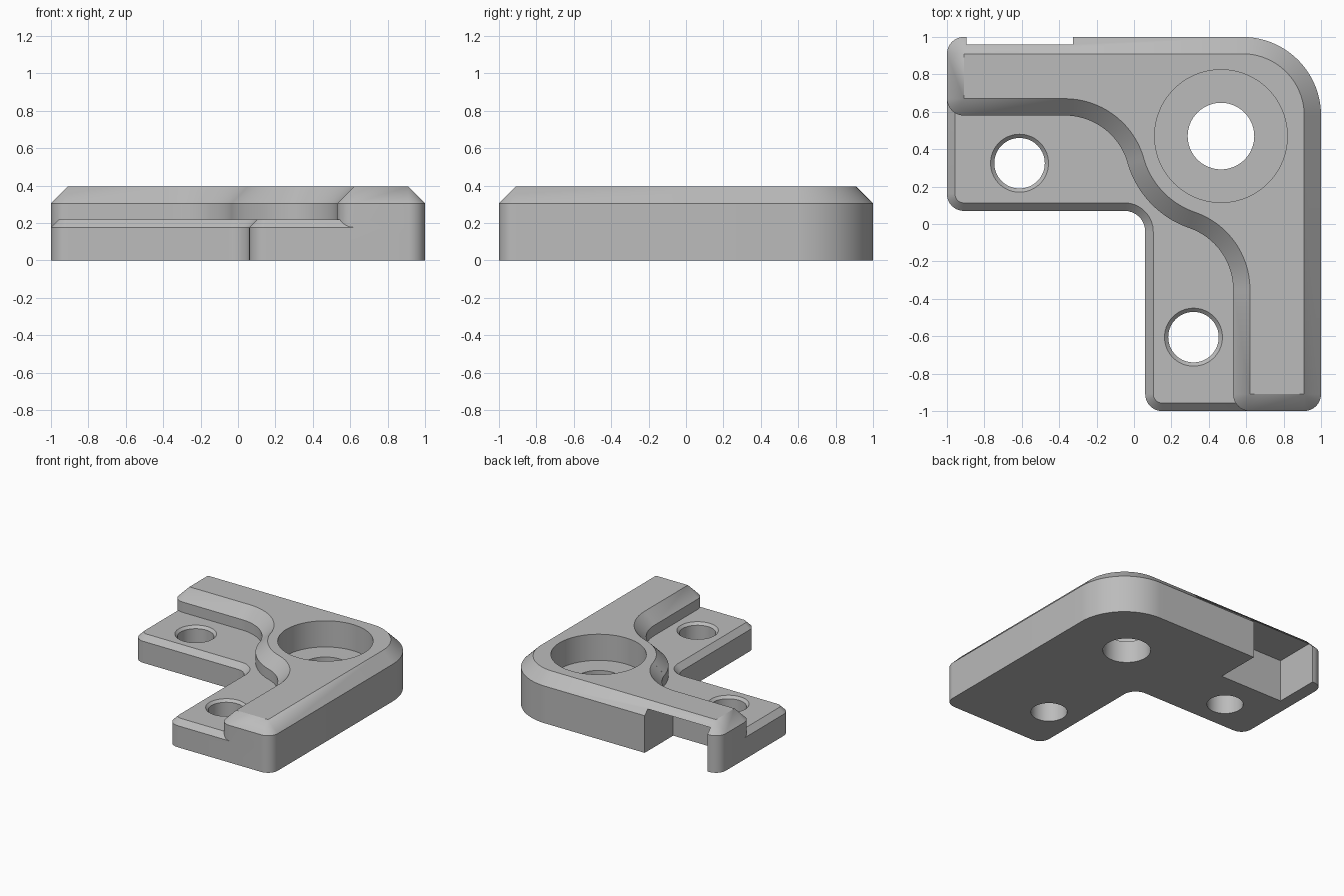
import bpy, bmesh
from math import radians, cos, sin, atan2, degrees

cube = bpy.data.objects.get("Cube")
if cube:
    bpy.data.objects.remove(cube, do_unlink=True)

grey = bpy.data.materials.new("plain_grey")
grey.use_nodes = True
GREY = (0.5, 0.5, 0.5, 1)
grey.diffuse_color = GREY
grey.node_tree.nodes["Principled BSDF"].inputs["Base Color"].default_value = GREY


def outline(arcs, inset, z):
    """Join arcs (x, y, radius, start, end) into a loop; falling angles are concave."""
    loop = []
    for x, y, r, a, b in arcs:
        n = max(8, int(abs(b - a) * r))
        rad = r - inset if b > a else r + inset
        for i in range(n + 1):
            t = radians(a + (b - a) * i / n)
            loop.append((x + rad * cos(t), y + rad * sin(t), z))
    return loop


def loft(name, loops):
    """Skin a stack of equal loops and cap both ends."""
    bm = bmesh.new()
    rings = [[bm.verts.new(p) for p in loop] for loop in loops]
    n = len(rings[0])
    for low, high in zip(rings, rings[1:]):
        for i in range(n):
            j = (i + 1) % n
            bm.faces.new((low[i], low[j], high[j], high[i]))
    bm.faces.new(rings[0][::-1])
    bm.faces.new(rings[-1])
    bmesh.ops.remove_doubles(bm, verts=bm.verts, dist=1e-4)
    bmesh.ops.recalc_face_normals(bm, faces=bm.faces)
    mesh = bpy.data.meshes.new(name)
    bm.to_mesh(mesh)
    bm.free()
    mesh.materials.append(grey)
    obj = bpy.data.objects.new(name, mesh)
    bpy.context.collection.objects.link(obj)
    return obj


def slab(name, arcs, height, chamfer):
    return loft(name, [outline(arcs, 0, 0), outline(arcs, 0, height - chamfer),
                       outline(arcs, chamfer, height)])


def bore(name, x, y, profile):
    return loft(name, [[(x + r * cos(radians(a)), y + r * sin(radians(a)), z)
                        for a in range(0, 360, 5)] for r, z in profile])


def combine(target, tool, operation):
    mod = target.modifiers.new(tool.name, "BOOLEAN")
    mod.operation, mod.solver, mod.object = operation, "EXACT", tool
    bpy.context.view_layer.objects.active = target
    bpy.ops.object.modifier_apply(modifier=mod.name)
    bpy.data.objects.remove(tool, do_unlink=True)


# Outer corners shared by both levels
R = 0.09
shared = [(0.91, -0.91, R, -90, 0), (0.58, 0.58, 0.42, 0, 90), (-0.91, 0.91, R, 90, 180)]

# Low L-shaped base
base = shared + [(-0.91, 0.16, R, 180, 270), (-0.05, -0.04, 0.11, 90, 0),
                 (0.15, -0.91, R, 180, 270)]
bracket = slab("corner_bracket", base, 0.22, 0.043)

# Raised level whose S-shaped wall wraps around the big bore
bx, by, wrap = 0.465, 0.47, 0.52
ax, ay, ar = -0.37, 0.231, 0.349
cx, cy, cr = 0.183, -0.35, 0.347
t1 = degrees(atan2(by - ay, bx - ax))
t2 = degrees(atan2(by - cy, bx - cx))
raised = shared + [(-0.91, 0.67, R, 180, 270), (ax, ay, ar, 90, t1),
                   (bx, by, wrap, 180 + t1, 180 + t2), (cx, cy, cr, t2, 0),
                   (0.62, -0.91, R, 180, 270)]
combine(bracket, slab("raised_level", raised, 0.395, 0.09), "UNION")

# Counterbored hole in the corner
combine(bracket, bore("corner_bore", bx, by, [(0.178, -0.1), (0.178, 0.18),
                                              (0.355, 0.18), (0.355, 0.5)]), "DIFFERENCE")

# Chamfered screw holes in the two arms
for x, y in ((-0.612, 0.325), (0.318, -0.605)):
    combine(bracket, bore("screw_hole", x, y, [(0.135, -0.1), (0.135, 0.2),
                                               (0.155, 0.22), (0.155, 0.3)]), "DIFFERENCE")

# Pocket open to the back and underside
pocket = [[(x, y, z) for x, y in ((-0.895, 0.63), (-0.325, 0.63), (-0.325, 1.1), (-0.895, 1.1))]
          for z in (-0.1, 0.345)]
combine(bracket, loft("back_pocket", pocket), "DIFFERENCE")

# Smooth the curved walls, keep edges crisp
bpy.ops.object.select_all(action="DESELECT")
bracket.select_set(True)
bpy.context.view_layer.objects.active = bracket
bpy.ops.object.shade_smooth_by_angle(angle=radians(25))
